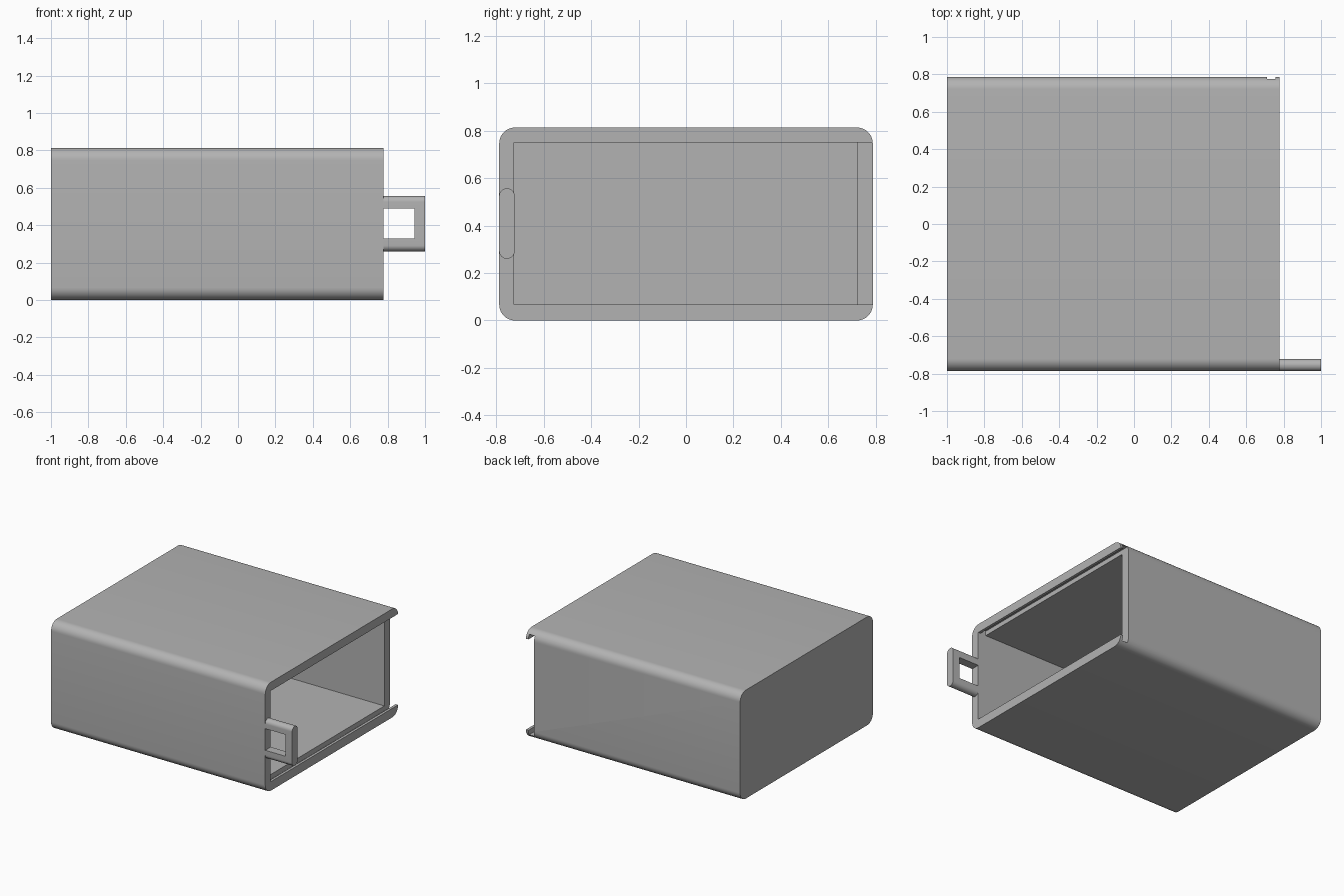
import bpy, bmesh

if "Cube" in bpy.data.objects:
    bpy.data.objects.remove(bpy.data.objects["Cube"])

# Single plastic colour
GREY = (0.45, 0.45, 0.45, 1)
plastic = bpy.data.materials.new("grey_plastic")
plastic.use_nodes = True
plastic.diffuse_color = GREY
plastic.node_tree.nodes["Principled BSDF"].inputs["Base Color"].default_value = GREY


def block(name, x, y, z, radius=0, segments=10):
    """Box between (min, max) limits, its lengthwise x edges optionally rounded."""
    bm = bmesh.new()
    bmesh.ops.create_cube(bm, size=1)
    for v in bm.verts:
        v.co = [lim[0] if c < 0 else lim[1] for c, lim in zip(v.co, (x, y, z))]
    if radius:
        edges = [e for e in bm.edges if abs(e.verts[0].co.x - e.verts[1].co.x) > 0.01]
        bmesh.ops.bevel(bm, geom=edges, offset=radius, segments=segments,
                        profile=0.5, affect='EDGES')
    mesh = bpy.data.meshes.new(name)
    bm.to_mesh(mesh)
    bm.free()
    mesh.materials.append(plastic)
    obj = bpy.data.objects.new(name, mesh)
    bpy.context.collection.objects.link(obj)
    return obj


def select(obj):
    bpy.ops.object.select_all(action='DESELECT')
    obj.select_set(True)
    bpy.context.view_layer.objects.active = obj


def carve(obj, *limits):
    """Cut a box-shaped space out of an object."""
    cutter = block("cutter", *limits)
    mod = obj.modifiers.new("cut", 'BOOLEAN')
    mod.operation, mod.solver, mod.object = 'DIFFERENCE', 'EXACT', cutter
    select(obj)
    bpy.ops.object.modifier_apply(modifier=mod.name)
    bpy.data.objects.remove(cutter)


END = 0.777                     # open end of the case
BACK = 0.787                    # half the depth
INNER_Z = (0.067, 0.749)

# Case: rounded sleeve with one closed end
case = block("case", (-1, END), (-BACK, BACK), (0, 0.813), 0.067)
carve(case, (-0.933, END + 0.1), (-0.724, 0.72), INNER_Z)

# Cover slide: open back edge and a wider groove behind the lips
carve(case, (0.71, END + 0.1), (0.6, BACK + 0.1), INNER_Z)
carve(case, (0.71, 0.757), (-0.724, BACK + 0.1), (0.03, 0.783))

# Latch loop with rounded top and bottom
latch = block("latch_loop", (END, 1), (-BACK, -0.722), (0.26, 0.557), 0.0323)
carve(latch, (END - 0.1, 0.945), (-0.9, -0.6), (0.328, 0.49))

for part in (case, latch):
    select(part)
    bpy.ops.object.shade_smooth_by_angle(angle=0.6)
